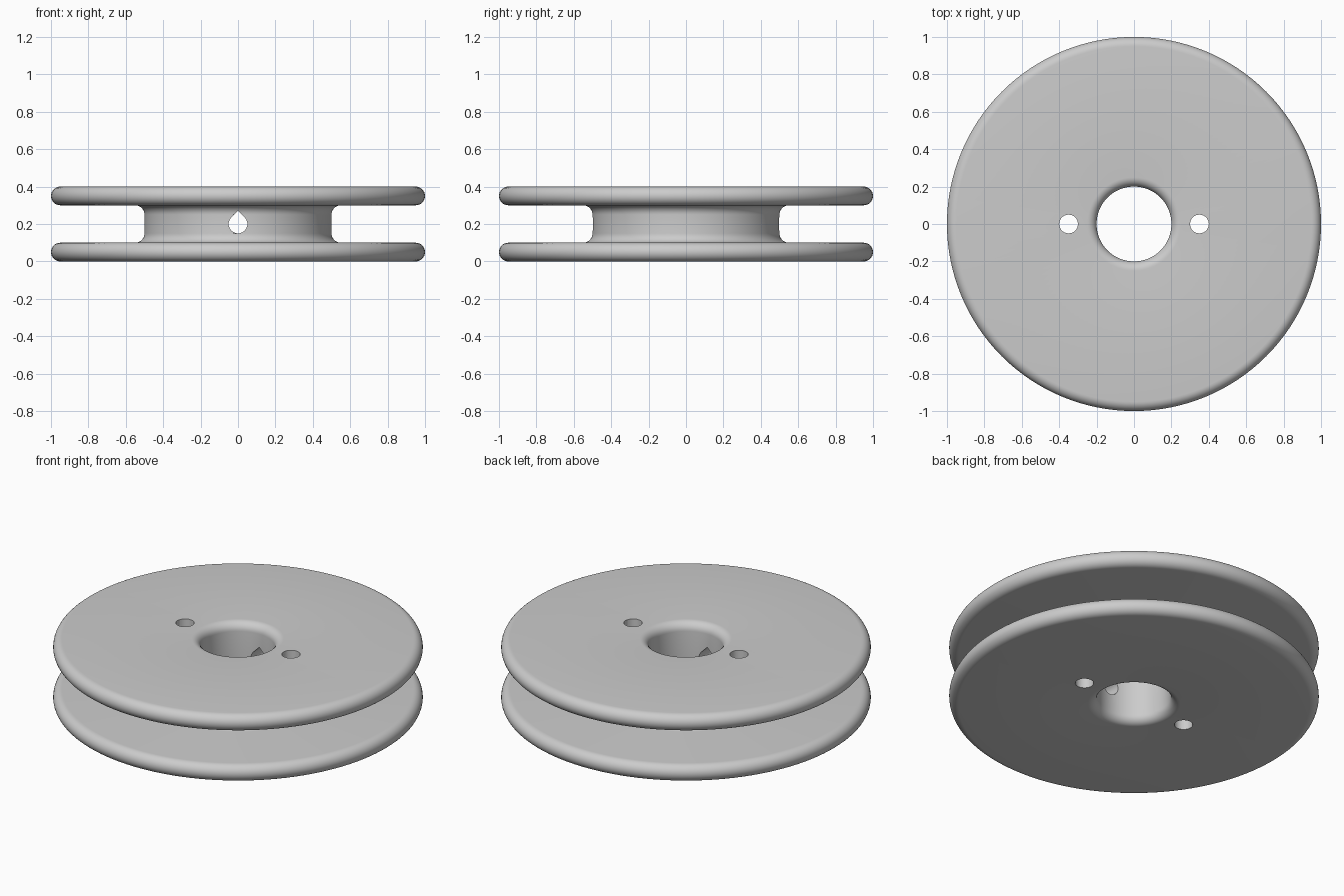
import bpy, bmesh, math
from mathutils import Matrix, Vector

if "Cube" in bpy.data.objects:
    bpy.data.objects.remove(bpy.data.objects["Cube"])

SEG = 128
grey = bpy.data.materials.new("light_grey")
grey.diffuse_color = (0.6, 0.6, 0.6, 1)
grey.use_nodes = True
grey.node_tree.nodes["Principled BSDF"].inputs["Base Color"].default_value = grey.diffuse_color


def arc(cx, cz, r, a0, a1, n=8):
    """Points of an arc, angles in degrees."""
    return [(cx + r * math.cos(math.radians(a0 + (a1 - a0) * i / n)),
             cz + r * math.sin(math.radians(a0 + (a1 - a0) * i / n))) for i in range(n + 1)]


def make_object(name, bm):
    bmesh.ops.recalc_face_normals(bm, faces=bm.faces)
    mesh = bpy.data.meshes.new(name)
    bm.to_mesh(mesh)
    bm.free()
    ob = bpy.data.objects.new(name, mesh)
    bpy.context.collection.objects.link(ob)
    mesh.materials.append(grey)
    return ob


def lathe(name, profile):
    """Revolve a closed (radius, z) outline about z."""
    bm = bmesh.new()
    rings = []
    for k in range(SEG):
        a = 2 * math.pi * k / SEG
        rings.append([bm.verts.new((r * math.cos(a), r * math.sin(a), z)) for r, z in profile])
    n = len(profile)
    for k in range(SEG):
        p, q = rings[k], rings[(k + 1) % SEG]
        for i in range(n):
            j = (i + 1) % n
            bm.faces.new((p[i], q[i], q[j], p[j]))
    return make_object(name, bm)


def prism(name, outline, offset):
    """Extrude a planar outline along an offset vector."""
    bm = bmesh.new()
    face = bm.faces.new([bm.verts.new(p) for p in outline])
    new = bmesh.ops.extrude_face_region(bm, geom=[face])["geom"]
    bmesh.ops.translate(bm, vec=offset, verts=[v for v in new if isinstance(v, bmesh.types.BMVert)])
    return make_object(name, bm)


# Pulley outline: lower half, mirrored about the middle height
R = 0.05
half = (arc(0.25, 0.05, R, 180, 270)          # rounded bore edge
        + arc(0.95, 0.05, R, -90, 90, 16)     # rounded flange rim
        + arc(0.55, 0.15, R, 270, 180))       # fillet into hub
profile = half + [(r, 0.4 - z) for r, z in reversed(half)]
pulley = lathe("pulley_wheel", profile)

# Vertical screw holes and the teardrop cross hole
cutters = []
for side in (-1, 1):
    ring = [(side * 0.35 + x, y, -0.1) for x, y in arc(0, 0, 0.05, 0, 360, 32)[:-1]]
    cutters.append(prism("screw_hole_cutter", ring, Vector((0, 0, 0.6))))
drop = arc(0, 0.2, 0.05, 135, 405, 30) + [(0, 0.2 + 0.05 * math.sqrt(2))]
cutters.append(prism("cross_hole_cutter", [(x, -0.8, z) for x, z in drop], Vector((0, 1.6, 0))))

for c in cutters:
    mod = pulley.modifiers.new("hole", 'BOOLEAN')
    mod.operation, mod.solver, mod.object = 'DIFFERENCE', 'EXACT', c
    bpy.context.view_layer.objects.active = pulley
    bpy.ops.object.modifier_apply(modifier=mod.name)
    bpy.data.objects.remove(c, do_unlink=True)

bpy.ops.object.select_all(action='DESELECT')
pulley.select_set(True)
bpy.context.view_layer.objects.active = pulley
bpy.ops.object.shade_smooth_by_angle(angle=math.radians(30))
